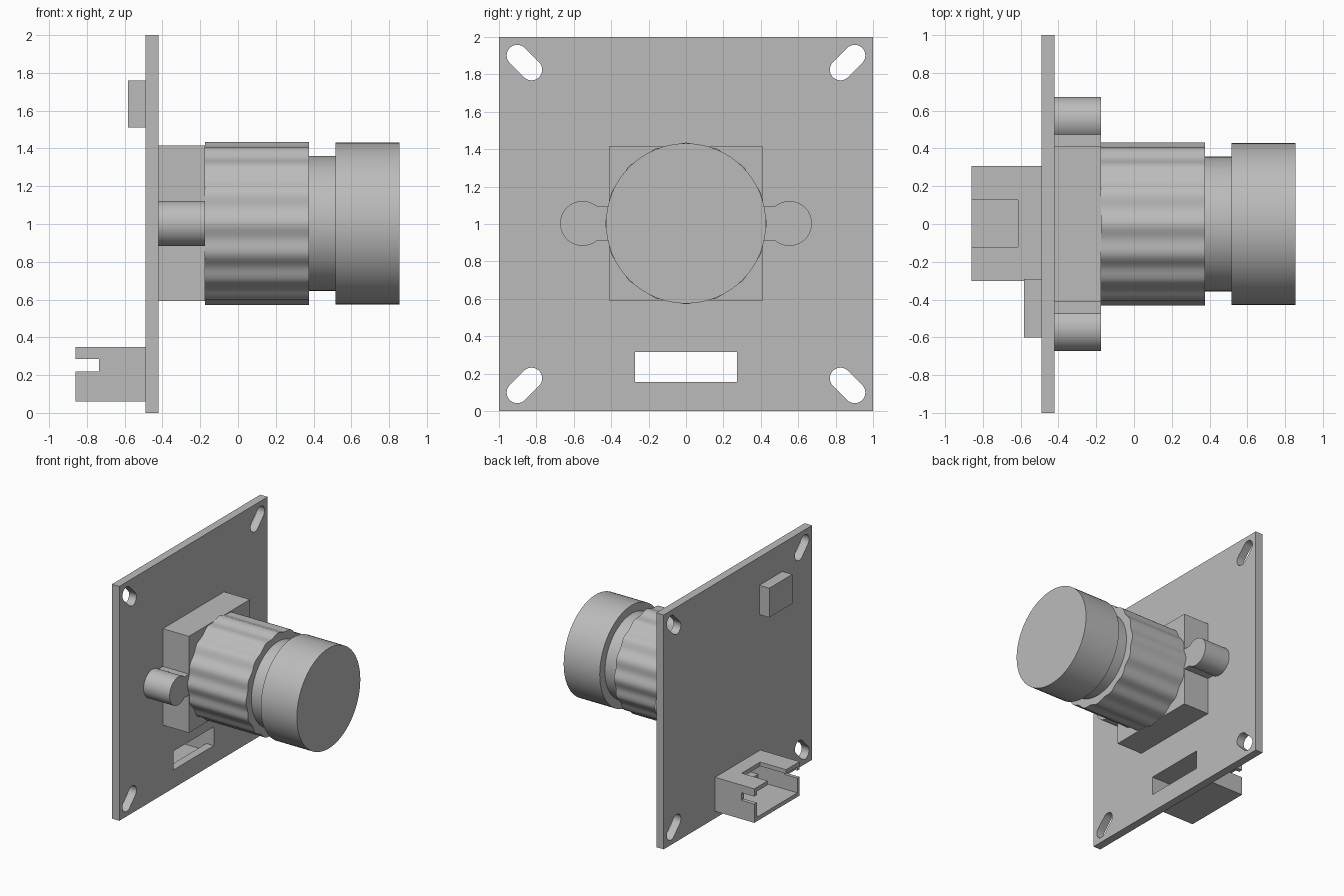
import bpy, bmesh
from math import sin, cos, pi, radians, asin

cube = bpy.data.objects.get("Cube")
if cube:
    bpy.data.objects.remove(cube, do_unlink=True)

grey = bpy.data.materials.new("plain_grey")
grey.use_nodes = True
colour = (0.5, 0.5, 0.5, 1)
grey.diffuse_color = colour
grey.node_tree.nodes["Principled BSDF"].inputs["Base Color"].default_value = colour

AXIS_Z = 1.003      # height of the lens axis
BACK, FACE = -0.49, -0.42   # board surfaces
MOUNT = -0.175      # front of the lens mount


def prism(name, profile, x0, x1, smooth=False):
    """Extrude a (y, z) outline along x."""
    bm = bmesh.new()
    base = bm.faces.new([bm.verts.new((x0, y, z)) for y, z in profile])
    out = bmesh.ops.extrude_face_region(bm, geom=[base])
    for v in out["geom"]:
        if isinstance(v, bmesh.types.BMVert):
            v.co.x = x1
    bmesh.ops.recalc_face_normals(bm, faces=bm.faces[:])
    mesh = bpy.data.meshes.new(name)
    bm.to_mesh(mesh)
    bm.free()
    mesh.materials.append(grey)
    obj = bpy.data.objects.new(name, mesh)
    bpy.context.collection.objects.link(obj)
    if smooth:
        shade(obj)
    return obj


def select(obj):
    bpy.ops.object.select_all(action="DESELECT")
    obj.select_set(True)
    bpy.context.view_layer.objects.active = obj


def shade(obj):
    select(obj)
    bpy.ops.object.shade_smooth_by_angle(angle=radians(30))


def box(name, x, y, z):
    return prism(name, [(y[0], z[0]), (y[1], z[0]), (y[1], z[1]), (y[0], z[1])], *x)


def ring(radius, n=64, lobes=0, depth=0):
    """Round outline on the lens axis, optionally rippled."""
    pts = []
    for i in range(n):
        t = 2 * pi * i / n
        r = radius + depth * cos(lobes * t)
        pts.append((r * cos(t), AXIS_Z + r * sin(t)))
    return pts


def cut(obj, cutters):
    """Subtract the cutters and remove them."""
    for c in cutters:
        select(obj)
        mod = obj.modifiers.new("cut", "BOOLEAN")
        mod.operation = "DIFFERENCE"
        mod.solver = "EXACT"
        mod.object = c
        bpy.ops.object.modifier_apply(modifier=mod.name)
        bpy.data.objects.remove(c, do_unlink=True)


def capsule(sy, sz):
    """Diagonal slot outline near one corner of the board."""
    cy, cz, r, half = 0.864 * sy, 1 + 0.863 * sz, 0.057, 0.038
    pts = []
    start = pi / 4 if sy * sz > 0 else 3 * pi / 4
    for end in (0, 1):
        a = start + pi * end
        oy, oz = half * (2 ** 0.5) * cos(a), half * (2 ** 0.5) * sin(a)
        for i in range(13):
            t = a - pi / 2 + pi * i / 12
            pts.append((cy + oy + r * cos(t), cz + oz + r * sin(t)))
    return pts


# Circuit board with corner slots and connector opening
board = box("circuit_board", (BACK, FACE), (-1, 1), (0, 2))
holes = [prism("hole_cutter", capsule(sy, sz), -0.6, -0.3)
         for sy in (-1, 1) for sz in (-1, 1)]
holes.append(box("opening_cutter", (-0.6, -0.3), (-0.273, 0.273), (0.155, 0.315)))
cut(board, holes)
shade(board)

# Rear connector: open shell with a keyed top and slotted sides
connector = box("connector_shell", (-0.86, BACK), (-0.303, 0.307), (0.06, 0.35))
cut(connector, [
    box("cavity_cutter", (-1, -0.4), (-0.273, 0.273), (0.095, 0.315)),
    box("key_cutter", (-1, -0.615), (-0.122, 0.127), (0.2, 0.5)),
    box("side_cutter", (-1, -0.737), (-0.5, 0.5), (0.22, 0.285)),
])

# Chip on the rear
box("rear_chip", (-0.583, BACK), (-0.6, -0.29), (1.51, 1.76))

# Lens mount with a round screw boss on each side
box("lens_mount", (FACE, MOUNT), (-0.412, 0.412), (0.592, 1.415))
boss_r, neck = 0.12, 0.09
sweep = pi - asin(neck / boss_r)
for side, label in ((1, "rear"), (-1, "front")):
    outline = [(0.4, -neck)]
    for i in range(33):
        t = -sweep + 2 * sweep * i / 32
        outline.append((0.553 + boss_r * cos(t), boss_r * sin(t)))
    outline.append((0.4, neck))
    prism(label + "_screw_boss", [(side * y, AXIS_Z + z) for y, z in outline],
          FACE, MOUNT, smooth=True)

# Lens: rippled barrel, narrow neck and front cap
prism("lens_barrel", ring(0.424, 192, 16, 0.008), MOUNT, 0.377, smooth=True)
prism("lens_neck", ring(0.357), 0.377, 0.515, smooth=True)
prism("lens_cap", ring(0.428), 0.515, 0.855, smooth=True)
